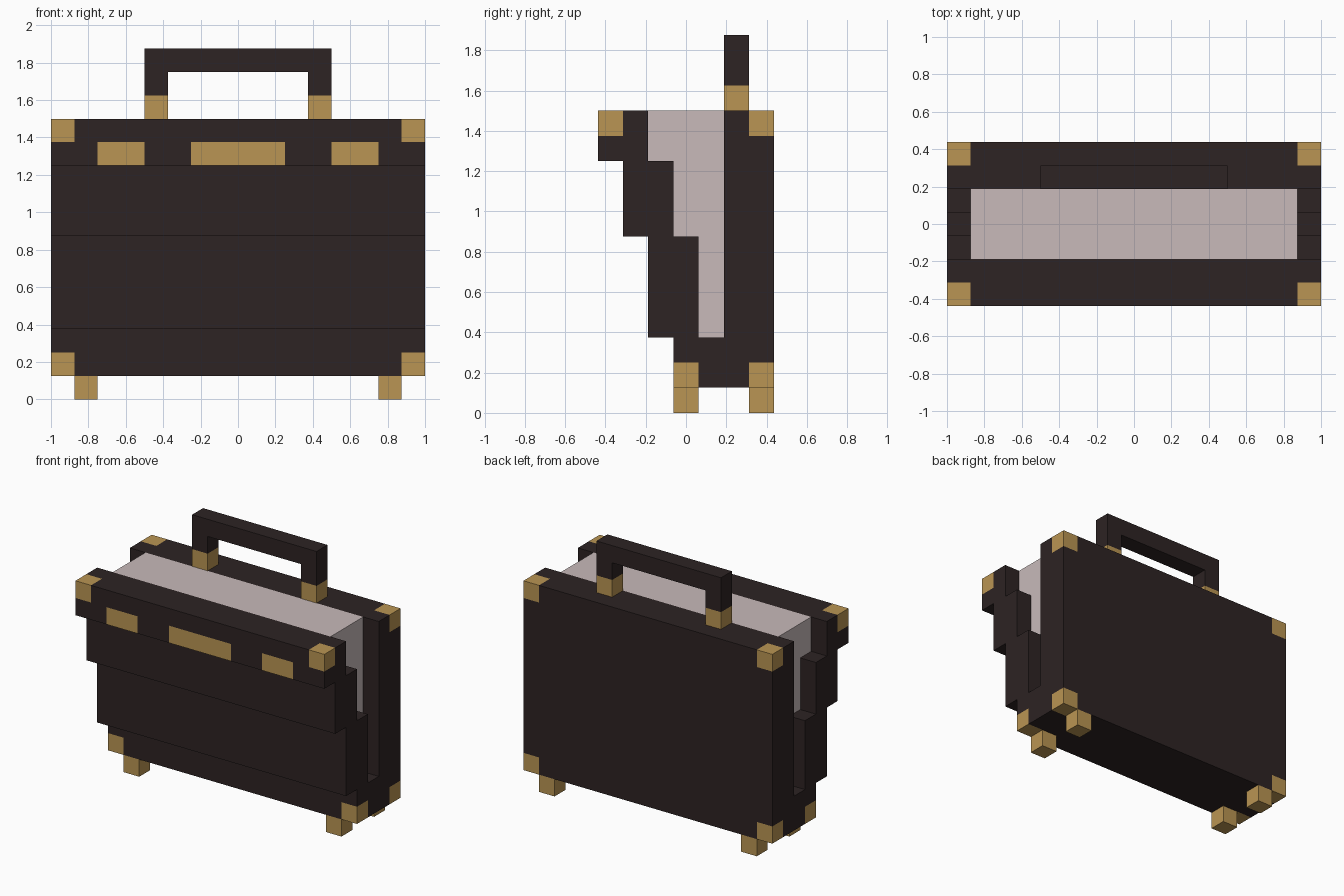
import bpy, bmesh
from mathutils import Vector

if "Cube" in bpy.data.objects:
    bpy.data.objects.remove(bpy.data.objects["Cube"])

U = 0.125  # the model sits on a regular block grid


def srgb(r, g, b):
    f = lambda c: c / 12.92 if c <= 0.04045 else ((c + 0.055) / 1.055) ** 2.4
    return tuple(f(c / 255) for c in (r, g, b)) + (1.0,)


def material(name, rgb):
    m = bpy.data.materials.new(name)
    m.diffuse_color = srgb(*rgb)
    m.use_nodes = True
    m.node_tree.nodes["Principled BSDF"].inputs["Base Color"].default_value = m.diffuse_color
    return m


LEATHER = material("dark leather", (45, 35, 35))
BRASS = material("brass", (186, 149, 83))
PAPER = material("pale paper", (200, 186, 186))


def finish(bm, name, *mats):
    bmesh.ops.recalc_face_normals(bm, faces=bm.faces)
    mesh = bpy.data.meshes.new(name)
    bm.to_mesh(mesh)
    bm.free()
    for m in mats:
        mesh.materials.append(m)
    ob = bpy.data.objects.new(name, mesh)
    bpy.context.collection.objects.link(ob)
    return ob


def extrude(points, direction):
    bm = bmesh.new()
    face = bm.faces.new([bm.verts.new(p) for p in points])
    res = bmesh.ops.extrude_face_region(bm, geom=[face], use_keep_orig=True)
    moved = [v for v in res["geom"] if isinstance(v, bmesh.types.BMVert)]
    bmesh.ops.translate(bm, verts=moved, vec=direction)
    bmesh.ops.recalc_face_normals(bm, faces=bm.faces)
    return bm


def box(name, x0, x1, y0, y1, z0, z1, mat):
    bm = extrude([(x0, y0, z0), (x1, y0, z0), (x1, y1, z0), (x0, y1, z0)],
                 (0, 0, z1 - z0))
    return finish(bm, name, mat)


# Case shell: stepped open-front profile in (y, z)
outer = [(-0.4375, 1.5), (-0.4375, 1.25), (-0.3125, 1.25), (-0.3125, 0.875),
         (-0.1875, 0.875), (-0.1875, 0.375), (-0.0625, 0.375), (-0.0625, 0.125),
         (0.4375, 0.125), (0.4375, 1.5), (0.1875, 1.5)]
inner = [(0.1875, 0.375), (0.0625, 0.375), (0.0625, 0.875), (-0.0625, 0.875),
         (-0.0625, 1.25), (-0.1875, 1.25), (-0.1875, 1.5)]
bm = extrude([(-1, y, z) for y, z in outer + inner], (2, 0, 0))

# Cut lines for the brass corners and clasps
cuts = [((s * x, 0, 0), (1, 0, 0)) for x in (0.25, 0.5, 0.75, 0.875) for s in (-1, 1)]
cuts += [((0, y, 0), (0, 1, 0)) for y in (-0.3125, 0.0625, 0.3125)]
cuts += [((0, 0, z), (0, 0, 1)) for z in (0.25, 1.25, 1.375)]
for co, no in cuts:
    bmesh.ops.bisect_plane(bm, geom=bm.verts[:] + bm.edges[:] + bm.faces[:],
                           plane_co=co, plane_no=no, dist=1e-5)


def is_brass(p):
    ax = abs(p.x)
    front_top, back = p.y < -0.3125, p.y > 0.3125
    if ax > 0.875:  # corner caps
        return (p.z > 1.375 and (front_top or back)) or \
               (p.z < 0.25 and (p.y < 0.0625 or back))
    clasp = ax < 0.25 or 0.5 < ax < 0.75
    return clasp and front_top and 1.25 < p.z < 1.375


for f in bm.faces:
    p = f.calc_center_median() - f.normal * 0.01
    f.material_index = int(is_brass(p))
finish(bm, "case_shell", LEATHER, BRASS)

# Paper filling inside, inset from both ends
paper = [(0.1875, 1.5)] + inner
finish(extrude([(-0.875, y, z) for y, z in paper], (1.75, 0, 0)), "paper_filling", PAPER)

# Handle: dark arch standing on brass mounts
arch = [(-0.5, 1.625), (-0.5, 1.875), (0.5, 1.875), (0.5, 1.625),
        (0.375, 1.625), (0.375, 1.75), (-0.375, 1.75), (-0.375, 1.625)]
finish(extrude([(x, 0.1875, z) for x, z in arch], (0, U, 0)), "handle", LEATHER)

for side, s in (("left", -1), ("right", 1)):
    xc = s * 0.4375
    box(f"handle_mount_{side}", xc - U / 2, xc + U / 2, 0.1875, 0.3125, 1.5, 1.625, BRASS)
    # Feet
    xc = s * 0.8125
    for end, y in (("front", 0.0), ("back", 0.375)):
        box(f"foot_{end}_{side}", xc - U / 2, xc + U / 2, y - U / 2, y + U / 2, 0, U, BRASS)
